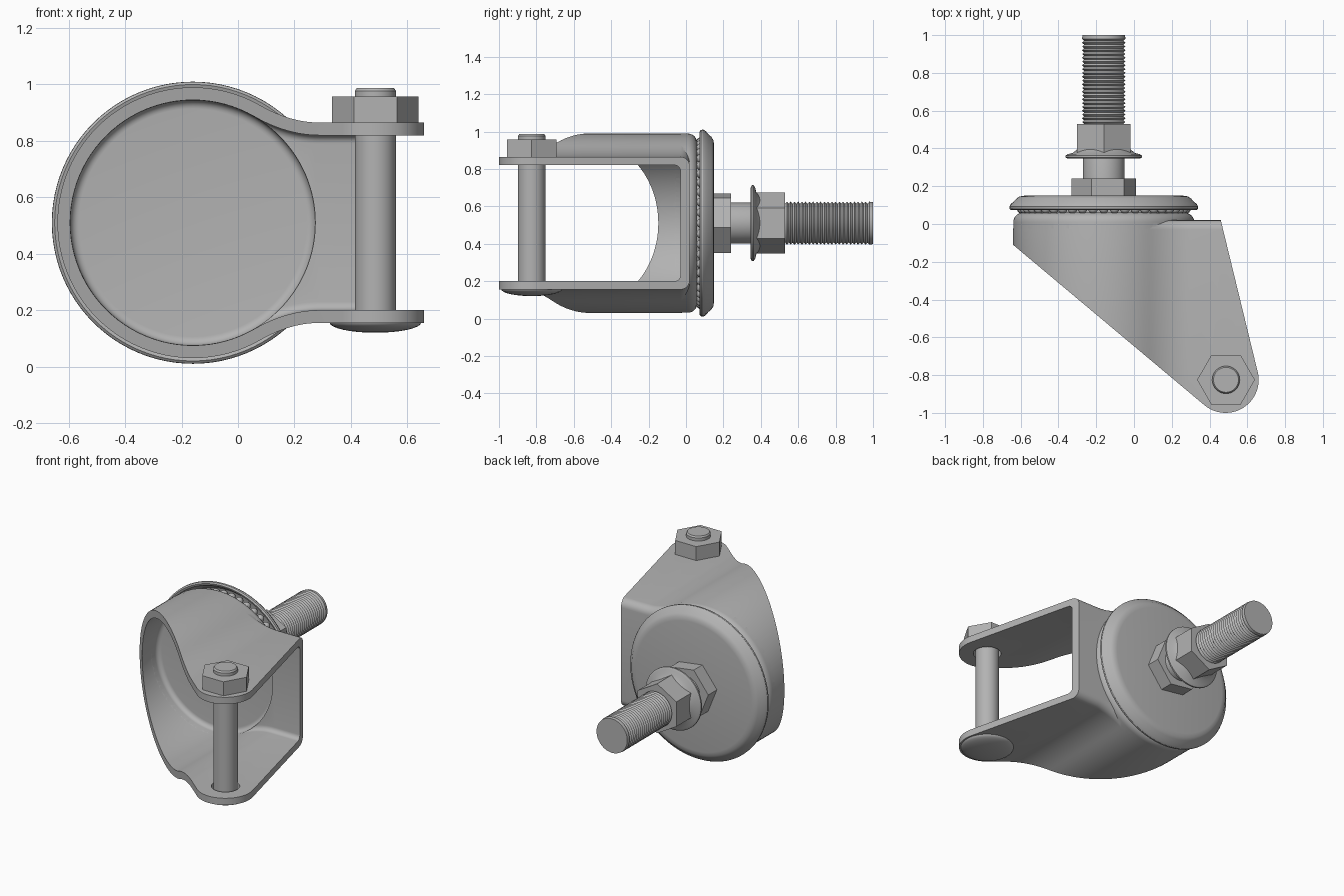
import bpy, bmesh
from math import sin, cos, pi, radians
from mathutils import Matrix, Vector

if "Cube" in bpy.data.objects:
    bpy.data.objects.remove(bpy.data.objects["Cube"])

steel = bpy.data.materials.new("grey steel")
steel.use_nodes = True
GREY = (0.45, 0.45, 0.45, 1)
steel.diffuse_color = GREY
steel.node_tree.nodes["Principled BSDF"].inputs["Base Color"].default_value = GREY

# Stem axis runs along +y, axle axis along +z
CX, CZ = -0.16, 0.51
STEM = Matrix.Translation((CX, 0, CZ)) @ Matrix.Rotation(-pi / 2, 4, 'X')
AXLE = Matrix.Translation((0.487, -0.825, 0))


def finish(name, bm, matrix=None):
    bmesh.ops.remove_doubles(bm, verts=bm.verts, dist=1e-5)
    if matrix:
        bm.transform(matrix)
    bmesh.ops.recalc_face_normals(bm, faces=bm.faces)
    mesh = bpy.data.meshes.new(name)
    bm.to_mesh(mesh)
    bm.free()
    mesh.materials.append(steel)
    ob = bpy.data.objects.new(name, mesh)
    bpy.context.collection.objects.link(ob)
    return ob


def smooth(ob):
    bpy.ops.object.select_all(action='DESELECT')
    ob.select_set(True)
    bpy.context.view_layer.objects.active = ob
    bpy.ops.object.shade_smooth_by_angle(angle=radians(32))


def loft(name, rings, matrix=None):
    """Skin a stack of equal-length rings and cap both ends."""
    bm = bmesh.new()
    rows = [[bm.verts.new(p) for p in ring] for ring in rings]
    n = len(rows[0])
    for a, b in zip(rows, rows[1:]):
        for i in range(n):
            j = (i + 1) % n
            bm.faces.new((a[i], a[j], b[j], b[i]))
    bm.faces.new(rows[0])
    bm.faces.new(rows[-1])
    return finish(name, bm, matrix)


def lathe(name, profile, matrix, segs=64, turn=0.0):
    """Turn (radius, height) points; few segments make a hex."""
    angles = [radians(turn) + 2 * pi * i / segs for i in range(segs)]
    rings = [[(r * cos(a), r * sin(a), h) for a in angles] for r, h in profile]
    return loft(name, rings, matrix)


def boolean(ob, other, operation):
    mod = ob.modifiers.new("cut", 'BOOLEAN')
    mod.operation, mod.object, mod.solver = operation, other, 'EXACT'
    bpy.context.view_layer.objects.active = ob
    bpy.ops.object.modifier_apply(modifier=mod.name)
    bpy.data.objects.remove(other)


def outline(off, y, end):
    """Round body blending into two parallel arms, inset by off."""
    r, arm = 0.48 - off, 0.355 - off
    a = radians(60)
    p0 = Vector((CX + r * cos(a), r * sin(a)))
    p1 = Vector((p0.x + (p0.y - arm) * math_tan, arm))
    p2 = Vector((0.29, arm))
    half = [Vector((end, arm))]
    for i in range(12):
        t = 1 - i / 12
        half.append(p0 * (1 - t) ** 2 + p1 * 2 * t * (1 - t) + p2 * t * t)
    for i in range(33):
        b = a + (pi - a) * i / 32
        half.append(Vector((CX + r * cos(b), r * sin(b))))
    full = half + [Vector((p.x, -p.y)) for p in reversed(half[:-1])]
    return [(p.x, y, CZ + p.y) for p in full]


math_tan = sin(radians(60)) / cos(radians(60))


def fillet(radius, back, steps=6):
    """(inset, depth) pairs rounding an edge into the back plane."""
    return [(radius * (1 - cos(t)), back - radius + radius * sin(t))
            for t in (pi / 2 * i / steps for i in range(steps + 1))]


def body(name, off, back, radius, end):
    layers = [(0, -1.1 - off)] + fillet(radius, back)
    return loft(name, [outline(off + o, y, end) for o, y in layers])


def disc(name, r, base, back, radius):
    profile = [(0, base), (r, base)] + [(r - o, y) for o, y in fillet(radius, back)]
    return lathe(name, profile + [(0, back)], STEM, 128)


# Fork: stepped shell, trimmed to its tapered side profile
fork = body("fork", 0, 0.02, 0.05, 0.8)
boolean(fork, disc("step", 0.479, -0.04, 0.06, 0.05), 'UNION')
boolean(fork, body("hollow", 0.045, -0.03, 0.03, 0.9), 'DIFFERENCE')
boolean(fork, disc("dish", 0.434, -0.075, 0.012, 0.03), 'DIFFERENCE')
side = [(0.44, 0.1), (-0.7, 0.1), (-0.7, -0.06)]
for i in range(25):
    a = radians(229.7 + 145 * i / 24)
    side.append((0.485 + 0.175 * cos(a), -0.825 + 0.175 * sin(a)))
boolean(fork, loft("trim", [[(x, y, z) for x, y in side] for z in (-0.2, 1.2)]), 'INTERSECT')
boolean(fork, lathe("axle_hole", [(0.085, 0), (0.085, 1)], AXLE, 48), 'DIFFERENCE')
smooth(fork)

# Bearing cup and hub
parts = [lathe("bearing_cup", [
    (0, 0.15), (0.42, 0.15), (0.445, 0.146), (0.462, 0.135), (0.475, 0.12),
    (0.492, 0.106), (0.5, 0.092), (0.499, 0.08), (0.49, 0.073), (0.478, 0.077),
    (0.465, 0.098), (0.45, 0.115), (0.42, 0.122), (0, 0.122)], STEM, 96),
    lathe("bearing_hub", [(0, 0.04), (0.4, 0.04), (0.4, 0.13), (0, 0.13)], STEM)]

# Ring of bearing balls
bm = bmesh.new()
COUNT = 48
for i in range(COUNT):
    a = 2 * pi * i / COUNT
    bmesh.ops.create_uvsphere(bm, u_segments=12, v_segments=8, radius=0.025,
                              matrix=Matrix.Translation((0.435 * cos(a), 0.435 * sin(a), 0.08)))
parts.append(finish("bearing_balls", bm, STEM))

# Stem with ridged thread
thread = [(0, 0.14), (0.11, 0.14), (0.11, 0.5)]
PITCH = 0.02
for i in range(24):
    y = 0.51 + PITCH * i
    thread += [(0.104, y), (0.115, y + PITCH / 2)]
thread += [(0.112, 1), (0, 1)]
parts.append(lathe("threaded_stem", thread, STEM, 48))


def hex_nut(name, r, low, high, matrix, turn):
    return lathe(name, [(0, low), (r, low), (r, high), (0, high)], matrix, 6, turn)


# Nuts and flange on the stem
parts += [
    hex_nut("base_nut", 0.172, 0.145, 0.24, STEM, 8),
    hex_nut("flange_nut", 0.163, 0.37, 0.53, STEM, 30),
    lathe("nut_flange", [(0, 0.348), (0.19, 0.346), (0.203, 0.352), (0.203, 0.362),
                         (0.19, 0.37), (0.165, 0.376), (0.135, 0.4), (0, 0.4)], STEM),
]

# Axle bolt with domed head and top nut
dome = [(0.163 * sin(t), 0.157 - 0.037 * cos(t)) for t in (pi / 2 * i / 8 for i in range(9))]
parts += [
    lathe("axle_head", dome + [(0, 0.157)], AXLE),
    lathe("axle_bolt", [(0, 0.14), (0.073, 0.14), (0.073, 0.977), (0.066, 0.987), (0, 0.987)], AXLE),
    hex_nut("axle_nut", 0.153, 0.864, 0.957, AXLE, 0),
]
for part in parts:
    smooth(part)
